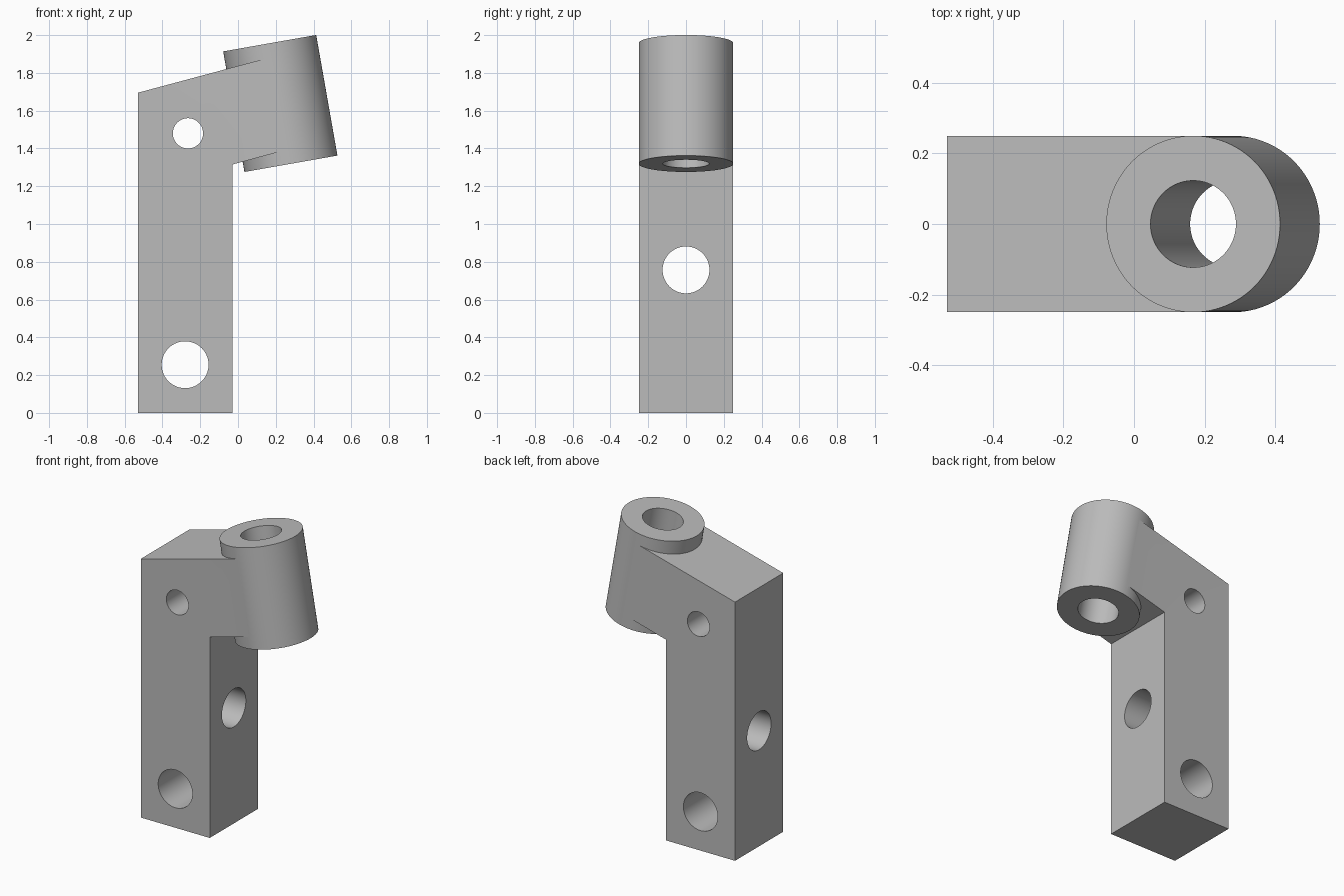
import bpy, bmesh
from math import radians, pi
from mathutils import Matrix, Vector

cube = bpy.data.objects.get("Cube")
if cube:
    bpy.data.objects.remove(cube, do_unlink=True)

grey = bpy.data.materials.new("plain grey")
grey.use_nodes = True
colour = (0.5, 0.5, 0.5, 1)
grey.diffuse_color = colour
grey.node_tree.nodes["Principled BSDF"].inputs["Base Color"].default_value = colour


def add_object(name, bm):
    bmesh.ops.recalc_face_normals(bm, faces=bm.faces)
    mesh = bpy.data.meshes.new(name)
    bm.to_mesh(mesh)
    bm.free()
    mesh.materials.append(grey)
    obj = bpy.data.objects.new(name, mesh)
    bpy.context.collection.objects.link(obj)
    return obj


def cylinder(name, centre, radius, depth, axis, angle):
    bm = bmesh.new()
    bmesh.ops.create_cone(
        bm, cap_ends=True, segments=96, radius1=radius, radius2=radius, depth=depth,
        matrix=Matrix.Translation(centre) @ Matrix.Rotation(angle, 4, axis))
    return add_object(name, bm)


def combine(target, other, operation):
    mod = target.modifiers.new(operation.title(), 'BOOLEAN')
    mod.operation = operation
    mod.solver = 'EXACT'
    mod.object = other
    bpy.context.view_layer.objects.active = target
    bpy.ops.object.modifier_apply(modifier=mod.name)
    bpy.data.objects.remove(other, do_unlink=True)


# Post with sloping arm: side profile extruded across the width
half_width = 0.2495
profile = [(-0.53, 0), (-0.03, 0), (-0.03, 1.315), (0.267, 1.395),
           (0.18, 1.885), (-0.53, 1.695)]
bm = bmesh.new()
face = bm.faces.new([bm.verts.new((x, -half_width, z)) for x, z in profile])
side = bmesh.ops.extrude_face_region(bm, geom=[face])
bmesh.ops.translate(bm, vec=(0, 2 * half_width, 0),
                    verts=[v for v in side["geom"] if isinstance(v, bmesh.types.BMVert)])
bracket = add_object("bracket", bm)

# Tilted barrel at the end of the arm
barrel_centre = Vector((0.224, 0, 1.638))
tilt = radians(-10)
combine(bracket, cylinder("barrel", barrel_centre, 0.25, 0.648, 'Y', tilt), 'UNION')

# Bore and cross holes
holes = [
    ("barrel_bore", barrel_centre, 0.123, 1.0, 'Y', tilt),
    ("lower_hole", (-0.28, 0, 0.255), 0.124, 1.0, 'X', pi / 2),
    ("upper_hole", (-0.265, 0, 1.48), 0.08, 1.0, 'X', pi / 2),
    ("side_hole", (-0.28, 0, 0.757), 0.124, 1.0, 'Y', pi / 2),
]
for hole in holes:
    combine(bracket, cylinder(*hole), 'DIFFERENCE')

# Smooth the round surfaces, keep the edges sharp
bpy.ops.object.select_all(action='DESELECT')
bracket.select_set(True)
bpy.context.view_layer.objects.active = bracket
bpy.ops.object.shade_smooth_by_angle(angle=radians(20))
